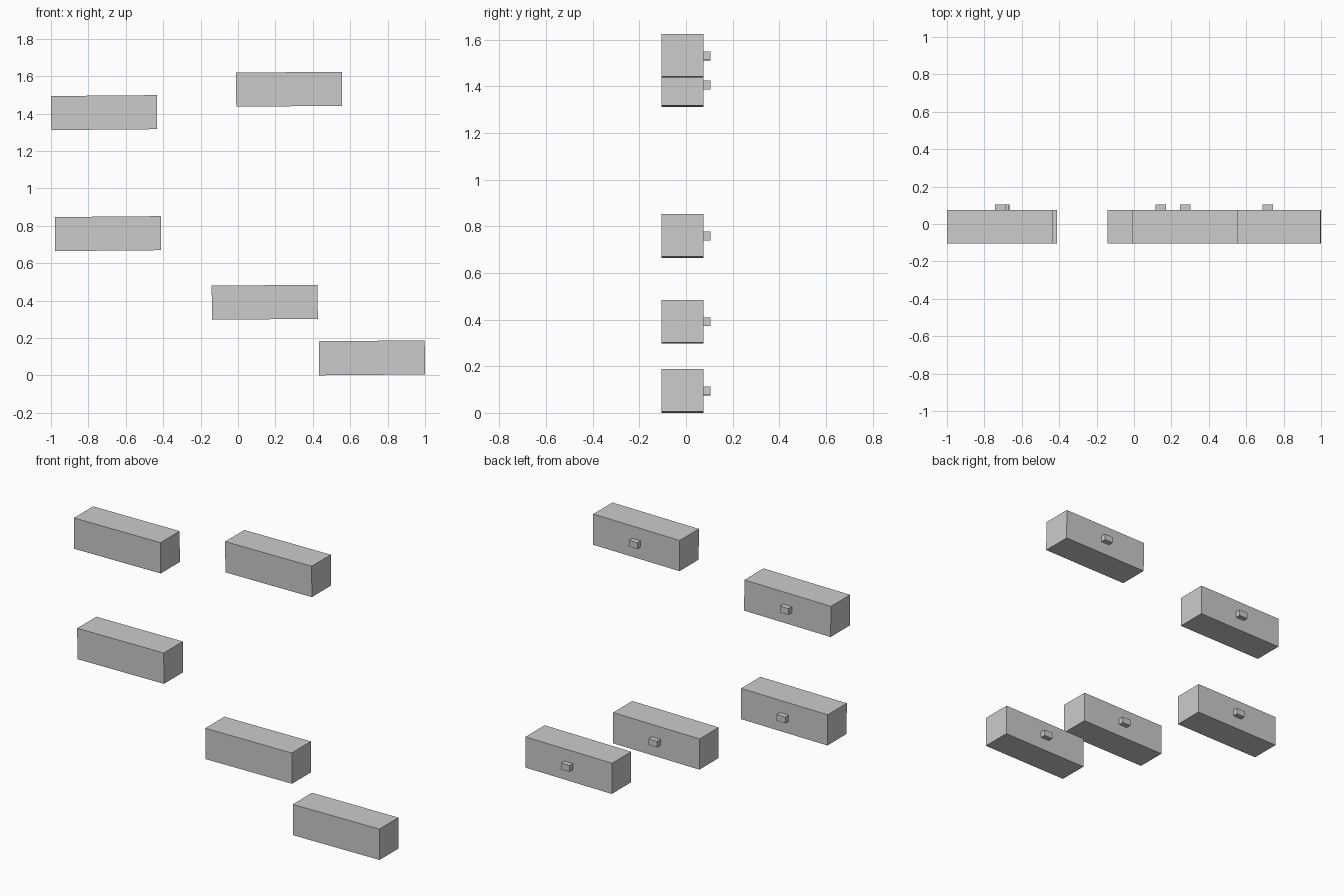
import bpy
import math
from mathutils import Matrix, Vector

if "Cube" in bpy.data.objects:
    bpy.data.objects.remove(bpy.data.objects["Cube"])

TILT = Matrix.Rotation(math.radians(-0.5), 4, 'Y')  # right end slightly raised


def box(name, size, offset, centre):
    """Box of a given size, tilted about the block centre."""
    bpy.ops.mesh.primitive_cube_add(size=1)
    ob = bpy.context.object
    ob.name = name
    ob.data.transform(Matrix.Translation(offset) @ Matrix.Diagonal((*size, 1)))
    ob.matrix_world = Matrix.Translation(Vector(centre)) @ TILT
    return ob


# Block centres in x and z
centres = [(0.716, 0.094), (0.143, 0.391), (-0.695, 0.758),
           (-0.716, 1.405), (0.273, 1.53)]

for i, (x, z) in enumerate(centres, 1):
    # Long floating block
    box(f"block_{i}", (0.566, 0.179, 0.182), (0, -0.0155, 0), (x, 0, z))
    # Small mounting peg on the back
    box(f"back_peg_{i}", (0.056, 0.031, 0.037), (0, 0.0895, 0), (x, 0, z))
